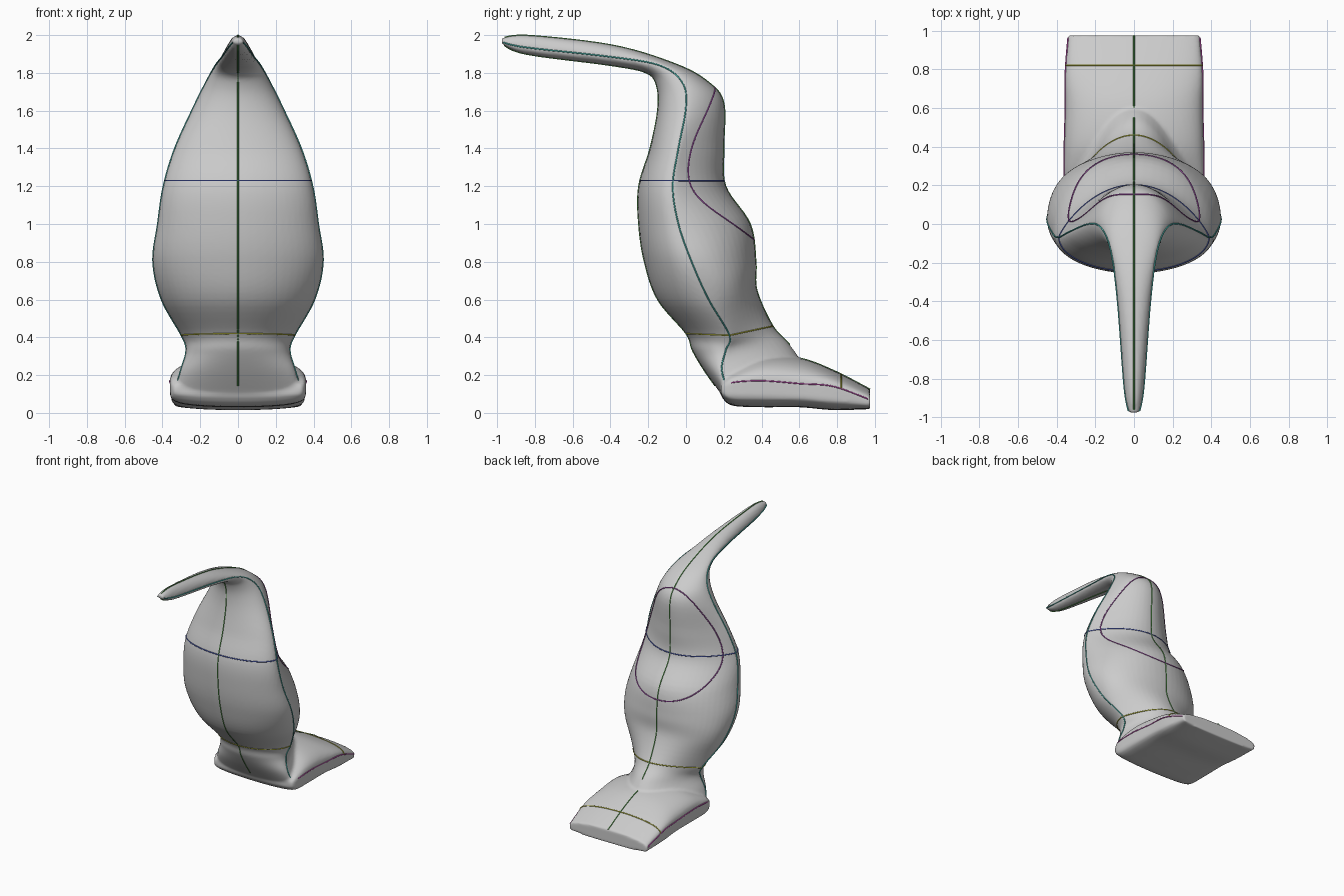
import bpy, bmesh, math
from mathutils import Vector

if "Cube" in bpy.data.objects:
    bpy.data.objects.remove(bpy.data.objects["Cube"])

SIDES = 56

# Body stations: front y,z | side-edge y,z | back y,z | half width | back pinch
BODY = [
    (.20, .08, .24, .08, .70, .10, .345, .8),
    (.10, .22, .19, .22, .63, .24, .305, 1.3),
    (.035, .33, .21, .33, .55, .36, .275, 2.1),
    (.00, .42, .23, .41, .46, .46, .30, 2.0),
    (-.15, .60, .12, .60, .375, .65, .405, .95),
    (-.22, .80, .03, .80, .37, .80, .45, .95),
    (-.25, 1.0, -.04, 1.0, .34, 1.0, .425, 1.1),
    (-.25, 1.2, -.07, 1.2, .21, 1.2, .395, 1.6),
    (-.19, 1.4, -.04, 1.4, .20, 1.4, .335, 2.0),
    (-.15, 1.6, .0, 1.62, .20, 1.64, .235, 1.5),
    (-.155, 1.73, -.02, 1.75, .12, 1.75, .17, 1.1),
    (-.21, 1.80, -.14, 1.84, -.05, 1.845, .12, 1),
    (-.40, 1.84, -.40, 1.885, -.38, 1.945, .085, 1),
    (-.85, 1.90, -.85, 1.935, -.83, 1.998, .05, 1),
    (-.975, 1.955, -.98, 1.965, -.975, 1.985, .025, 1),
]

# Foot stations: y, bottom z, side z, top z, half width
FOOT = [(y, b, y, s, y, t, w, .85) for y, b, s, t, w in [
    (.185, .09, .13, .17, .34), (.24, .04, .16, .23, .36), (.40, .03, .17, .30, .36),
    (.60, .03, .155, .29, .355), (.78, .015, .14, .225, .355),
    (.975, .02, .07, .125, .34)]]


def station(rows, s):
    """Smoothly interpolated station at fractional index s."""
    i = min(int(s), len(rows) - 2)
    u = s - i
    a, b = rows[max(i - 1, 0)], rows[i]
    c, d = rows[i + 1], rows[min(i + 2, len(rows) - 1)]
    return [q + .5 * u * (r - p + u * (2*p - 5*q + 4*r - e + u * (3*(q - r) + e - p)))
            for p, q, r, e in zip(a, b, c, d)]


def surface(rows, s, ang, front_pow=1):
    """Point on the loft: 90 degrees = back/top, -90 = front/bottom."""
    fy, fz, ey, ez, by, bz, w, pinch = station(rows, s)
    t = math.radians(ang)
    k = abs(math.sin(t)) ** (pinch if math.sin(t) > 0 else front_pow)
    y, z = (by, bz) if math.sin(t) > 0 else (fy, fz)
    return Vector((w * math.cos(t), ey + (y - ey) * k, ez + (z - ez) * k))


def loft(bm, rows, front_pow=1, steps=6):
    rings = []
    for j in range((len(rows) - 1) * steps + 1):
        rings.append([bm.verts.new(surface(rows, j / steps, 360 * i / SIDES, front_pow))
                      for i in range(SIDES)])
    for a, b in zip(rings, rings[1:]):
        for i in range(SIDES):
            k = (i + 1) % SIDES
            bm.faces.new((a[i], a[k], b[k], b[i]))
    bm.faces.new(rings[0])
    bm.faces.new(rings[-1])


# Fused body, forward-curving horn and foot
bm = bmesh.new()
loft(bm, BODY)
loft(bm, FOOT, .25)
bmesh.ops.recalc_face_normals(bm, faces=bm.faces)
mesh = bpy.data.meshes.new("body_and_foot")
bm.to_mesh(mesh)
bm.free()
body = bpy.data.objects.new("body_and_foot", mesh)
bpy.context.collection.objects.link(body)
rm = body.modifiers.new("fuse", 'REMESH')
rm.mode = 'VOXEL'
rm.voxel_size = .012
rm.use_smooth_shade = True
sm = body.modifiers.new("soften", 'SMOOTH')
sm.factor = .5
sm.iterations = 2


# Thin coloured seam lines lying in the surface
def seam(name, colour, pts, closed=False):
    cu = bpy.data.curves.new(name, 'CURVE')
    cu.dimensions = '3D'
    cu.bevel_depth = .004
    cu.bevel_resolution = 1
    sp = cu.splines.new('POLY')
    sp.points.add(len(pts) - 1)
    for p, co in zip(sp.points, pts):
        p.co = (*co, 1)
    sp.use_cyclic_u = closed
    mat = bpy.data.materials.get(colour[0]) or bpy.data.materials.new(colour[0])
    mat.diffuse_color = colour[1]
    mat.use_nodes = True
    mat.node_tree.nodes["Principled BSDF"].inputs["Base Color"].default_value = mat.diffuse_color
    cu.materials.append(mat)
    bpy.context.collection.objects.link(bpy.data.objects.new(name, cu))


GREEN = ("green_line", (.1, .35, .08, 1))
TEAL = ("teal_line", (.08, .5, .45, 1))
PURPLE = ("purple_line", (.35, .08, .4, 1))
BLUE = ("blue_line", (.08, .12, .5, 1))
YELLOW = ("yellow_line", (.5, .5, .05, 1))
MAGENTA = ("magenta_line", (.6, .1, .5, 1))


def along(rows, s0, s1, ang, fp=1, n=80):
    return [surface(rows, s0 + (s1 - s0) * i / n, ang, fp) for i in range(n + 1)]


def band(rows, s, end=360):
    return [surface(rows, s, a) for a in range(0, end, 5)]


TIP = len(BODY) - 1.2
seam("front_centre_seam", GREEN, along(BODY, .5, TIP, -90))
seam("back_centre_seam", GREEN, along(BODY, 2, TIP, 90))
seam("foot_top_seam", GREEN, along(FOOT, 3, 5, 90))
for side, ang in (("right", 0), ("left", 180)):
    seam(side + "_edge_seam", TEAL, along(BODY, .6, TIP, ang))
    seam(side + "_foot_seam", MAGENTA, along(FOOT, 1, 4.9, ang, .25))
seam("chest_band", BLUE, band(BODY, 7.15), True)
seam("ankle_band", YELLOW, band(BODY, 3), True)
seam("toe_band", YELLOW, band(FOOT, 4.2, 181))

# Hood outline on the back: nape, out to the flanks at chest height, in again
hood = []
for i in range(72):
    t = 2 * math.pi * i / 72
    c = math.cos(t)
    hood.append(surface(BODY, 7.3 + (2.4 if c > 0 else 1.7) * c, 90 - 60 * math.sin(t)))
seam("hood_seam", PURPLE, hood, True)
